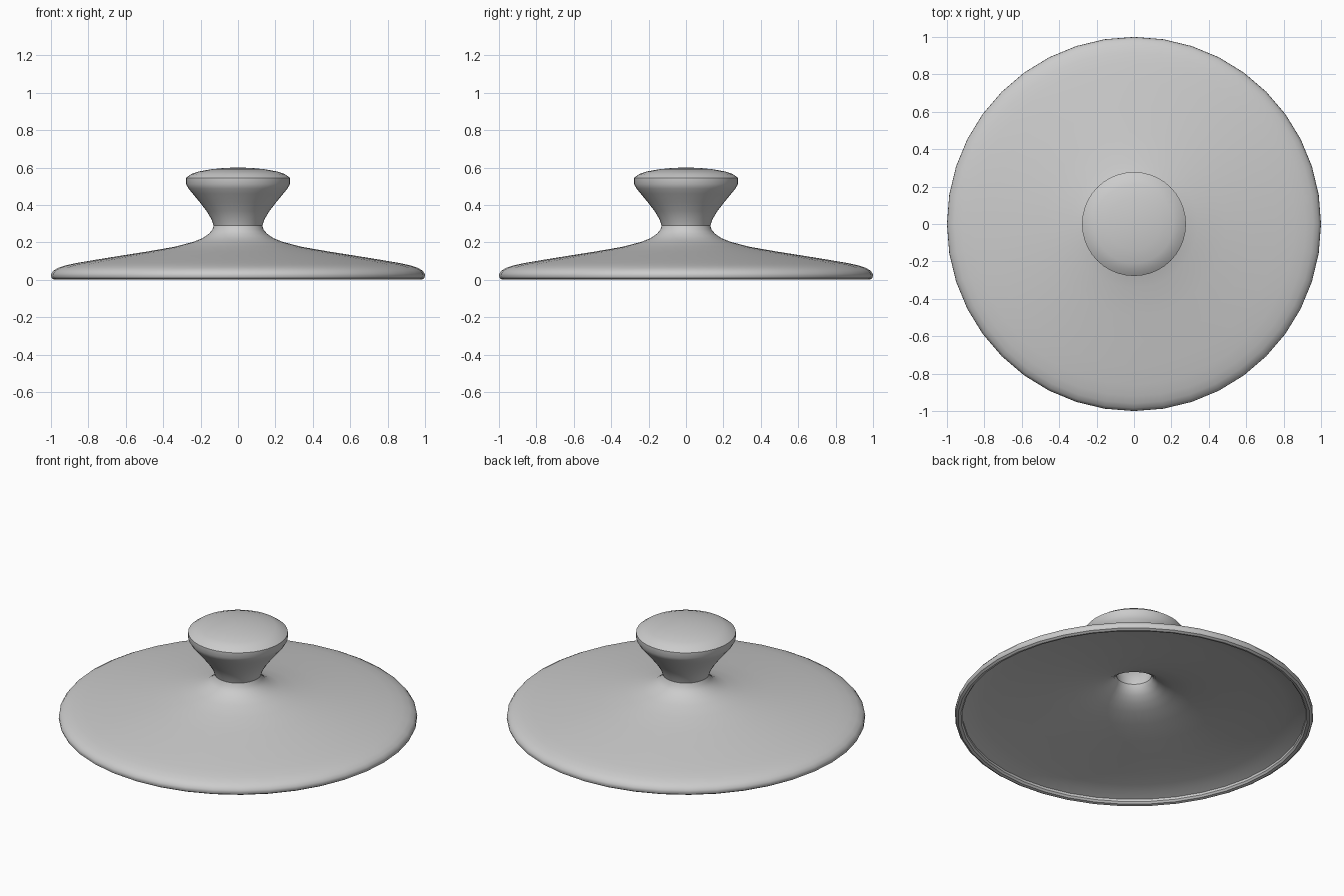
import bpy
import bmesh
import math

if "Cube" in bpy.data.objects:
    bpy.data.objects.remove(bpy.data.objects["Cube"])

SIDES = 40

metal = bpy.data.materials.new("plain grey")
metal.diffuse_color = (0.6, 0.6, 0.6, 1)
metal.use_nodes = True
metal.node_tree.nodes["Principled BSDF"].inputs["Base Color"].default_value = metal.diffuse_color


def lathe(name, profile):
    """Spin an (r, z) profile around the z axis into a smooth solid."""
    bm = bmesh.new()
    verts = [bm.verts.new((r, 0, z)) for r, z in profile]
    edges = [bm.edges.new(pair) for pair in zip(verts, verts[1:])]
    bmesh.ops.spin(bm, geom=verts + edges, cent=(0, 0, 0), axis=(0, 0, 1),
                   angle=math.tau, steps=SIDES, use_duplicate=False)
    bmesh.ops.remove_doubles(bm, verts=bm.verts, dist=0.0005)
    bmesh.ops.dissolve_degenerate(bm, edges=bm.edges, dist=0.0001)
    # outward normals: the first profile segment lies on the outside
    bmesh.ops.recalc_face_normals(bm, faces=bm.faces)
    top = max(bm.faces, key=lambda f: f.calc_center_median().z)
    if top.normal.z < 0:
        bmesh.ops.reverse_faces(bm, faces=bm.faces)
    mesh = bpy.data.meshes.new(name)
    bm.to_mesh(mesh)
    bm.free()
    obj = bpy.data.objects.new(name, mesh)
    bpy.context.collection.objects.link(obj)
    mesh.materials.append(metal)
    bpy.ops.object.select_all(action='DESELECT')
    obj.select_set(True)
    bpy.context.view_layer.objects.active = obj
    bpy.ops.object.shade_smooth_by_angle(angle=math.radians(31))
    return obj


# Lid: flared top surface, rounded rim, then the hollow underside
lathe("lid", [
    (0.13, 0.29), (0.137, 0.268), (0.155, 0.246), (0.19, 0.222),
    (0.24, 0.202), (0.34, 0.176), (0.49, 0.15), (0.63, 0.128),
    (0.76, 0.107), (0.86, 0.09), (0.92, 0.077), (0.96, 0.064),
    (0.985, 0.05), (0.998, 0.034), (1.0, 0.02), (0.995, 0.008),
    (0.982, 0.0), (0.966, 0.004), (0.957, 0.015), (0.957, 0.03),
    (0.91, 0.048), (0.85, 0.062), (0.75, 0.08), (0.62, 0.101),
    (0.48, 0.123), (0.33, 0.149), (0.23, 0.175), (0.175, 0.197),
    (0.135, 0.222), (0.108, 0.25), (0.098, 0.275),
])

# Knob: waisted grip with a domed cap, hollow inside
lathe("knob", [
    (0.098, 0.275), (0.108, 0.32), (0.14, 0.375), (0.19, 0.44),
    (0.235, 0.495), (0.246, 0.52), (0.22, 0.542), (0.14, 0.559), (0, 0.568),
])
lathe("knob_outside", [
    (0.13, 0.29), (0.142, 0.324), (0.168, 0.367), (0.205, 0.415),
    (0.242, 0.46), (0.265, 0.488), (0.278, 0.512), (0.278, 0.545),
    (0.25, 0.565), (0.21, 0.579), (0.14, 0.591), (0.07, 0.598), (0, 0.6),
])
# Inner wall of the knob faces the hollow
bpy.data.objects["knob"].name = "knob_inside"
bpy.data.objects["knob_inside"].data.flip_normals()
